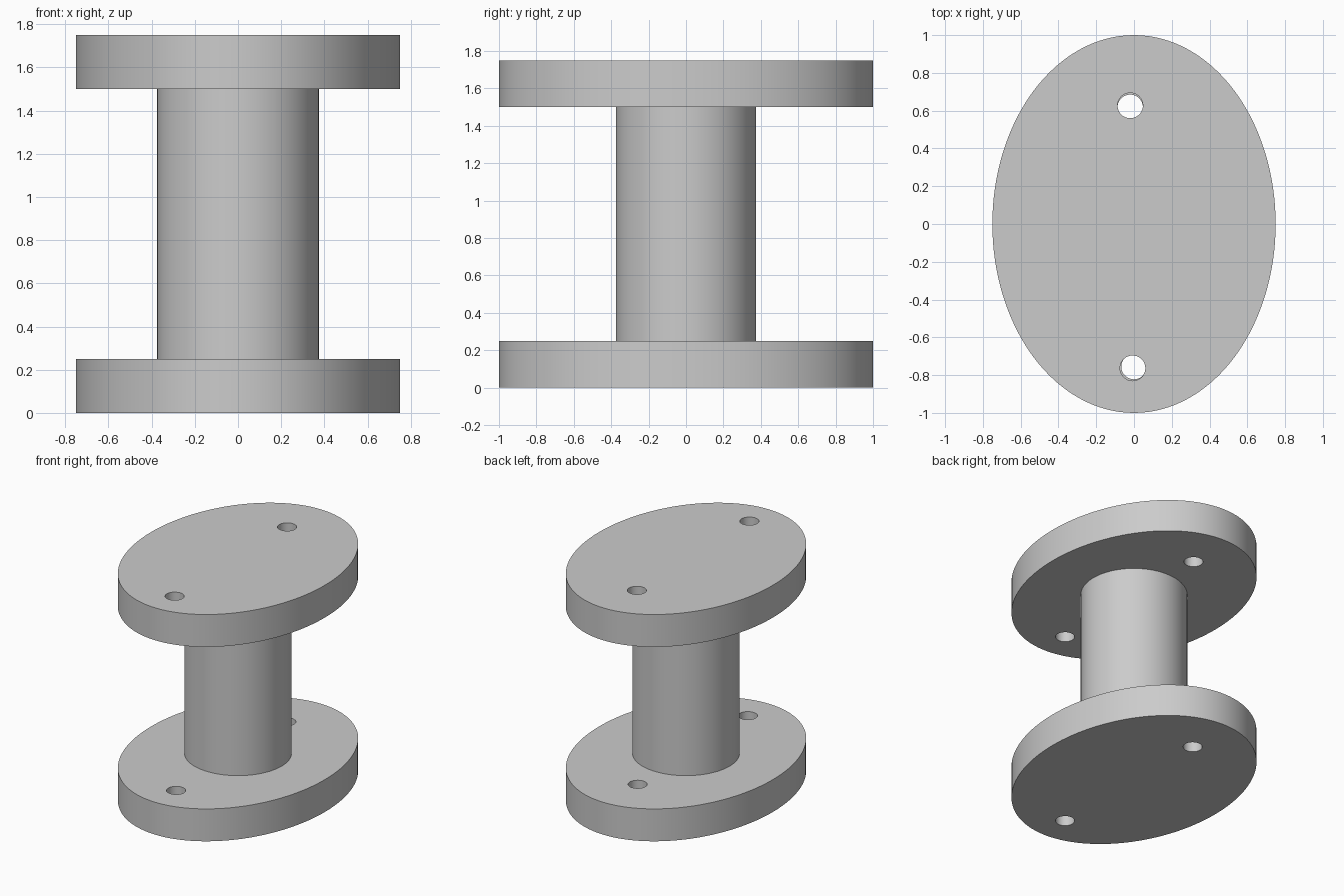
import bpy
import math

cube = bpy.data.objects.get("Cube")
if cube:
    bpy.data.objects.remove(cube, do_unlink=True)

GREY = (0.6, 0.6, 0.6, 1.0)
grey = bpy.data.materials.new("plain grey")
grey.use_nodes = True
grey.diffuse_color = GREY
grey.node_tree.nodes["Principled BSDF"].inputs["Base Color"].default_value = GREY

PLATE = 0.25      # plate thickness
HEIGHT = 1.75     # overall height
HOLE_RADIUS = 0.067


def cylinder(name, x, y, z0, z1, rx, ry, sides):
    """Upright elliptical cylinder between two heights."""
    bpy.ops.mesh.primitive_cylinder_add(
        vertices=sides, radius=1, depth=1, location=(x, y, (z0 + z1) / 2))
    obj = bpy.context.object
    obj.name = obj.data.name = name
    obj.scale = (rx, ry, z1 - z0)
    bpy.ops.object.transform_apply(location=False, rotation=False, scale=True)
    obj.data.materials.append(grey)
    return obj


def smooth(obj):
    bpy.ops.object.select_all(action='DESELECT')
    obj.select_set(True)
    bpy.context.view_layer.objects.active = obj
    bpy.ops.object.shade_smooth_by_angle(angle=math.radians(30))


def drilled_plate(name, z0, holes):
    """Oval plate with round holes drilled through it."""
    plate = cylinder(name, 0, 0, z0, z0 + PLATE, 0.75, 1.0, 128)
    for x, y in holes:
        cutter = cylinder("hole_cutter", x, y, z0 - 0.1, z0 + PLATE + 0.1,
                          HOLE_RADIUS, HOLE_RADIUS, 48)
        cutter.hide_render = True
        cut = plate.modifiers.new("hole", 'BOOLEAN')
        cut.operation = 'DIFFERENCE'
        cut.solver = 'EXACT'
        cut.object = cutter
        bpy.context.view_layer.objects.active = plate
        bpy.ops.object.modifier_apply(modifier=cut.name)
        bpy.data.objects.remove(cutter, do_unlink=True)
    smooth(plate)


# Oval end plates, with hand-placed bolt holes
drilled_plate("bottom_plate", 0, [(-0.02, 0.618), (0.0, -0.755)])
drilled_plate("top_plate", HEIGHT - PLATE, [(-0.02, 0.627), (-0.007, -0.763)])

# Round column between the plates
smooth(cylinder("column", 0, 0, PLATE, HEIGHT - PLATE, 0.375, 0.375, 96))
